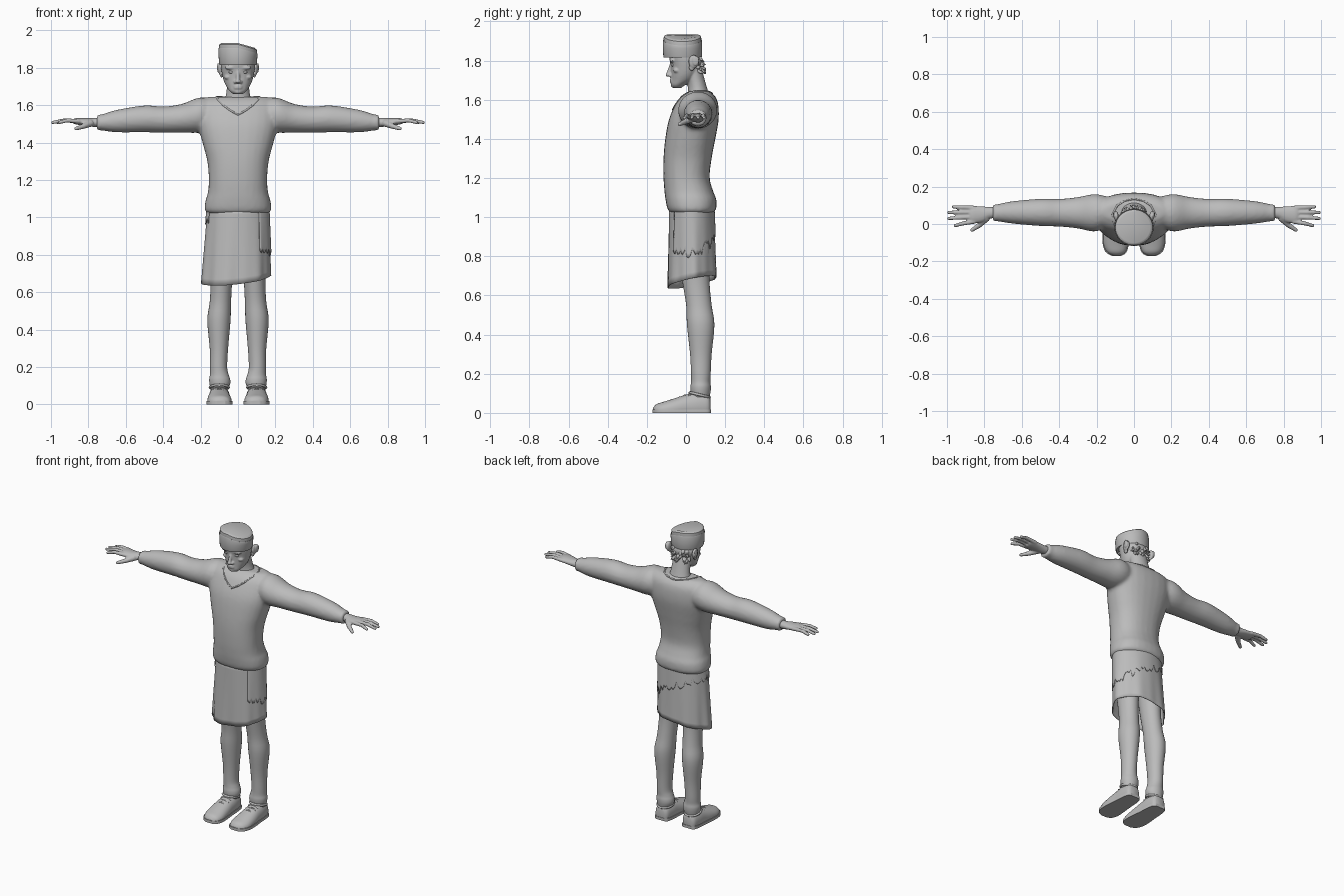
import bpy, bmesh, math, random
from mathutils import Vector, Matrix

random.seed(4)
cube = bpy.data.objects.get("Cube")
if cube:
    bpy.data.objects.remove(cube)

grey = bpy.data.materials.new("plain_grey")
grey.use_nodes = True
grey.diffuse_color = (0.5, 0.5, 0.5, 1)
grey.node_tree.nodes["Principled BSDF"].inputs["Base Color"].default_value = (0.5, 0.5, 0.5, 1)


def finish(name, bm, voxel=0, relax=3, thick=0, angle=50):
    """Turn a bmesh into a smooth object, optionally fused into one skin."""
    bmesh.ops.recalc_face_normals(bm, faces=bm.faces)
    mesh = bpy.data.meshes.new(name)
    bm.to_mesh(mesh)
    bm.free()
    mesh.materials.append(grey)
    obj = bpy.data.objects.new(name, mesh)
    bpy.context.collection.objects.link(obj)
    bpy.ops.object.select_all(action='DESELECT')
    obj.select_set(True)
    bpy.context.view_layer.objects.active = obj
    if voxel:
        fuse = obj.modifiers.new("fuse", 'REMESH')
        fuse.mode = 'VOXEL'
        fuse.voxel_size = voxel
        fuse.use_smooth_shade = True
        obj.modifiers.new("relax", 'SMOOTH').iterations = relax
    else:
        if thick:
            obj.modifiers.new("cloth", 'SOLIDIFY').thickness = thick
        bpy.ops.object.shade_smooth_by_angle(angle=math.radians(angle))
    return obj


def mirror_copy(bm, faces):
    """Copy faces to the other side of the body."""
    geo = bmesh.ops.duplicate(bm, geom=list(faces))["geom"]
    for v in geo:
        if isinstance(v, bmesh.types.BMVert):
            v.co.x *= -1


def loft(bm, axis, rings, n=28, power=2, both=False, low=-9, high=9, steps=4):
    """Smooth tube through rings of (position, centre a, centre b, radius a, radius b)."""
    pts = [Vector(r) for r in rings]
    pts = [pts[0]] + pts + [pts[-1]]
    path = []
    for a, b, c, d in zip(pts, pts[1:], pts[2:], pts[3:]):
        for k in range(steps):
            t = k / steps
            path.append(b + ((c - a) * t + (a * 2 - b * 5 + c * 4 - d) * t * t
                             + (b * 3 - a - c * 3 + d) * t ** 3) / 2)
    path.append(pts[-1])
    rows = []
    for pos, ca, cb, ra, rb in path:
        row = []
        for i in range(n):
            c, s = math.cos(math.tau * i / n), math.sin(math.tau * i / n)
            u = ca + ra * math.copysign(abs(c) ** (2 / power), c)
            w = cb + rb * math.copysign(abs(s) ** (2 / power), s)
            co = {"x": (pos, u, w), "y": (u, pos, w), "z": (u, w, pos)}[axis]
            row.append(bm.verts.new((co[0], co[1], min(max(co[2], low), high))))
        rows.append(row)
    faces = [bm.faces.new((p[i], p[(i + 1) % n], q[(i + 1) % n], q[i]))
             for p, q in zip(rows, rows[1:]) for i in range(n)]
    faces += [bm.faces.new(rows[0]), bm.faces.new(rows[-1])]
    if both:
        mirror_copy(bm, faces)


def ball(bm, loc, size, both=False):
    mat = Matrix.Translation(loc) @ Matrix.Diagonal((*size, 1))
    made = bmesh.ops.create_uvsphere(bm, u_segments=16, v_segments=10, radius=1, matrix=mat)
    if both:
        mirror_copy(bm, {f for v in made["verts"] for f in v.link_faces})


def rod(bm, start, end, r1, r2, both=False):
    a, b = Vector(start), Vector(end)
    mat = Matrix.Translation((a + b) / 2) @ (b - a).to_track_quat('Z', 'Y').to_matrix().to_4x4()
    made = bmesh.ops.create_cone(bm, cap_ends=True, segments=12, radius1=r1, radius2=r2,
                                 depth=(b - a).length, matrix=mat)
    if both:
        mirror_copy(bm, {f for v in made["verts"] for f in v.link_faces})


def tube(name, points, radius, closed=False):
    curve = bpy.data.curves.new(name, 'CURVE')
    curve.dimensions = '3D'
    curve.bevel_depth = radius
    curve.bevel_resolution = 2
    line = curve.splines.new('POLY')
    line.points.add(len(points) - 1)
    for p, co in zip(line.points, points):
        p.co = (*co, 1)
    line.use_cyclic_u = closed
    curve.materials.append(grey)
    obj = bpy.data.objects.new(name, curve)
    bpy.context.collection.objects.link(obj)


# Sweater: body and both sleeves fused
bm = bmesh.new()
loft(bm, "z", [(1.02, 0, .03, .16, .105), (1.04, 0, .03, .178, .124), (1.09, 0, .025, .174, .13),
               (1.13, 0, .015, .162, .125), (1.2, 0, .003, .156, .118), (1.3, 0, .008, .164, .123),
               (1.4, 0, .022, .19, .128), (1.5, 0, .04, .215, .127), (1.58, 0, .056, .215, .108),
               (1.62, 0, .062, .2, .085), (1.645, 0, .066, .16, .05)], power=2.3)
loft(bm, "x", [(.1, .07, 1.55, .06, .07), (.2, .06, 1.548, .1, .094), (.3, .06, 1.53, .084, .077),
               (.4, .06, 1.523, .074, .07), (.5, .062, 1.527, .073, .072), (.65, .062, 1.515, .06, .06),
               (.73, .06, 1.508, .046, .043), (.755, .06, 1.508, .049, .046)], both=True)
sweater = finish("sweater", bm, voxel=.011, relax=4)

# V-neck trim laid on the sweater
bpy.context.view_layer.update()
skin = sweater.evaluated_get(bpy.context.evaluated_depsgraph_get())
half = [(0, -.08, 1.555), (.04, -.07, 1.578), (.08, -.04, 1.605), (.108, .0, 1.63),
        (.115, .05, 1.65), (.09, .1, 1.65), (.05, .125, 1.64), (0, .135, 1.635)]
trim = half + [(-x, y, z) for x, y, z in half[-2:0:-1]]
tube("collar_trim", [skin.closest_point_on_mesh(Vector(p))[1] for p in trim], .005, closed=True)

# Head and neck with face features fused
bm = bmesh.new()
loft(bm, "z", [(1.6, 0, .065, .085, .065), (1.64, 0, .062, .068, .052), (1.69, 0, .052, .06, .047),
               (1.76, 0, .03, .06, .05)])
loft(bm, "z", [(1.66, 0, -.045, .026, .02), (1.675, 0, -.04, .044, .036), (1.7, 0, -.018, .062, .058),
               (1.73, 0, -.008, .076, .068), (1.77, 0, -.004, .086, .074), (1.81, 0, -.005, .092, .08),
               (1.85, 0, -.008, .09, .08)])
ball(bm, (0, -.055, 1.672), (.026, .023, .014))
rod(bm, (0, -.072, 1.79), (0, -.09, 1.728), .008, .012)
ball(bm, (0, -.092, 1.727), (.014, .013, .01))
ball(bm, (.014, -.08, 1.724), (.01, .012, .008), both=True)
for z in (1.703, 1.692):
    ball(bm, (0, -.07, z), (.026, .014, .006))
ball(bm, (.04, -.07, 1.8), (.032, .014, .009), both=True)
ball(bm, (.052, -.046, 1.75), (.022, .02, .014), both=True)
finish("head", bm, voxel=.005, relax=2)

# Eyes, ears, hair
bm = bmesh.new()
ball(bm, (.036, -.066, 1.777), (.014, .01, .008), both=True)
finish("eyes", bm)
bm = bmesh.new()
ball(bm, (.094, .04, 1.795), (.012, .028, .034), both=True)
ball(bm, (.088, .03, 1.765), (.009, .015, .018), both=True)
ball(bm, (.106, .05, 1.8), (.006, .018, .026), both=True)
finish("ears", bm, voxel=.004, relax=2)
bm = bmesh.new()
ball(bm, (0, .03, 1.795), (.082, .055, .05))
for i in range(28):
    a = math.radians(random.uniform(25, 155))
    root = Vector((.06 * math.cos(a), .03 + .045 * math.sin(a), random.uniform(1.74, 1.82)))
    rod(bm, root, root + Vector((.02 * math.cos(a), .028 * math.sin(a), -.015)), .013, .001)
finish("hair", bm)

# Flat-topped cap leaning down on one side
bm = bmesh.new()
loft(bm, "z", [(1.818, 0, -.017, .096, .094), (1.822, 0, -.017, .101, .099), (1.9, 0, -.018, .105, .1),
               (1.905, 0, -.018, .101, .096), (1.925, 0, -.018, .1, .095), (1.932, 0, -.018, .086, .082)],
     n=40, steps=2)
for v in bm.verts:
    if v.co.z > 1.88:
        v.co.z -= max(0, v.co.x) * .28
finish("cap", bm, angle=35)

# Hands with palm, four fingers and thumb
bm = bmesh.new()
loft(bm, "x", [(.72, .06, 1.508, .03, .026), (.77, .06, 1.508, .031, .024), (.81, .052, 1.51, .042, .021),
               (.86, .05, 1.514, .046, .018), (.88, .05, 1.514, .04, .013)], both=True)
for root_y, tip_x, tip_y in ((.086, .965, .092), (.062, .99, .062), (.038, .99, .03), (.014, .955, -.008)):
    mid = (.5 * (.87 + tip_x), .5 * (root_y + tip_y), 1.519)
    tip = (tip_x, tip_y, 1.508)
    rod(bm, (.85, root_y, 1.514), mid, .0125, .011, both=True)
    rod(bm, mid, tip, .011, .009, both=True)
    ball(bm, mid, (.011, .011, .011), both=True)
    ball(bm, tip, (.01, .009, .009), both=True)
rod(bm, (.785, .035, 1.505), (.825, -.005, 1.488), .02, .014, both=True)
rod(bm, (.825, -.005, 1.488), (.865, -.032, 1.475), .014, .01, both=True)
ball(bm, (.825, -.005, 1.488), (.014, .014, .014), both=True)
ball(bm, (.866, -.033, 1.475), (.01, .01, .01), both=True)
finish("hands", bm, voxel=.005, relax=2)

# Legs with gathered cuffs
bm = bmesh.new()
loft(bm, "z", [(.08, .1, .075, .045, .045), (.11, .097, .075, .055, .051), (.135, .098, .075, .056, .052),
               (.16, .1, .075, .05, .049), (.2, .104, .076, .046, .05), (.3, .102, .076, .049, .055),
               (.45, .102, .075, .062, .07), (.55, .094, .066, .057, .065), (.68, .088, .05, .058, .07),
               (.85, .085, .04, .07, .085), (1.02, .075, .03, .075, .09)], both=True)
finish("legs", bm)

# Shoes, soles and laces
bm = bmesh.new()
shoe = [(.125, .1, .03, .03, .04), (.11, .1, .035, .046, .062), (.06, .1, .035, .054, .07),
        (.01, .1, .03, .057, .066), (-.05, .1, .022, .063, .055), (-.11, .098, .016, .064, .042),
        (-.15, .095, .012, .05, .033), (-.168, .093, .01, .022, .016)]
loft(bm, "y", shoe, both=True, low=.005, power=2.2)
finish("shoes", bm)
bm = bmesh.new()
loft(bm, "y", [(y * 1.02, x, .008, r * 1.07, .03) for y, x, z, r, h in shoe], both=True, low=0, high=.018, power=3)
finish("soles", bm)
for side in (-1, 1):
    for k in range(3):
        y, z = .018 - .025 * k, .099 - .009 * k
        tube("shoe_lace", [(side * (.1 + .036 * t), y, z - .014 * t * t) for t in (-1, -.5, 0, .5, 1)], .005)
    tube("shoe_opening", [(side * .1 + .05 * math.cos(a), .07 + .05 * math.sin(a), .092 - .012 * math.sin(a))
                          for a in [math.tau * i / 20 for i in range(20)]], .007, closed=True)


def skirt_point(a, z, grow=0):
    """Point of the pleated skirt surface at an angle and height."""
    t = (1.05 - z) / .4
    fold = 1 + .03 * t * math.sin(6 * a + 1) + .012 * t * math.sin(13 * a) + grow
    return (-.01 * t + (.163 + .02 * t) * fold * math.cos(a),
            .028 + .004 * t + (.114 + .014 * t) * fold * math.sin(a), z)


def cloth(name, angles, top, hem, grow=0, closed=False):
    bm = bmesh.new()
    cols = [[bm.verts.new(skirt_point(a, top + (h - top) * k / 12, grow)) for k in range(13)]
            for a, h in zip(angles, hem)]
    pairs = list(zip(cols, cols[1:])) + ([(cols[-1], cols[0])] if closed else [])
    for p, q in pairs:
        for k in range(12):
            bm.faces.new((p[k], p[k + 1], q[k + 1], q[k]))
    return finish(name, bm, thick=.004)


# Skirt with a slanted hem, and a ragged cloth round the side and back
around = [math.tau * i / 96 for i in range(96)]
cloth("skirt", around, 1.05, [.668 + .02 * math.cos(a) + .026 * math.sin(a) for a in around], closed=True)
part = [math.radians(d) for d in range(-48, 206, 4)]
ragged = [.9 + .04 * math.sin(a - 1) - .05 * math.cos(a) + random.uniform(-.025, .03) for a in part]
cloth("ragged_cloth", part, 1.05, ragged, grow=.035)
